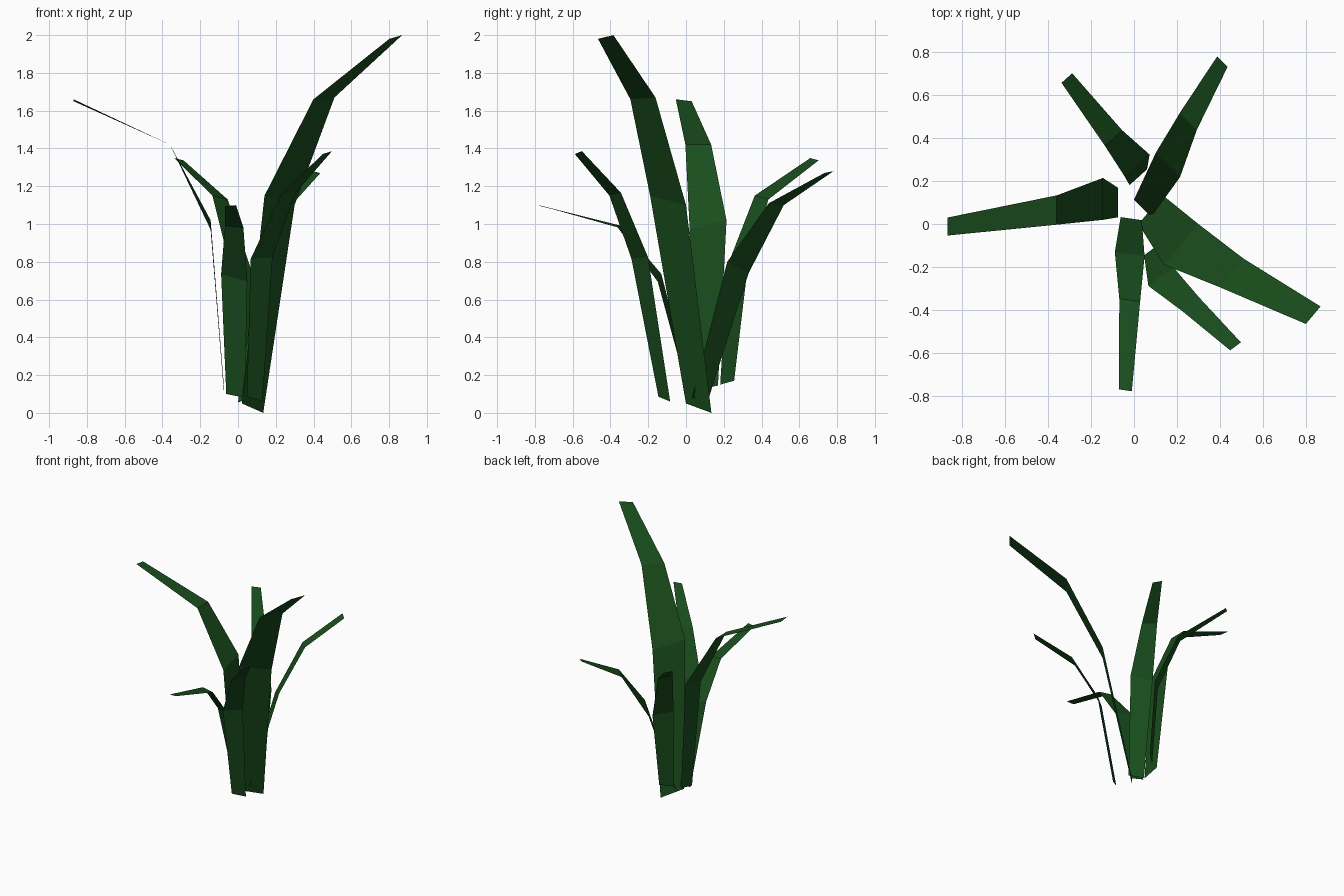
import bpy, bmesh
from math import radians, cos, sin

green = bpy.data.materials.new("leaf_green")
green.diffuse_color = (0.01, 0.075, 0.012, 1)

# Shared outline: relative blade width at base, belly, bend and tip
TAPER = (0.71, 1.0, 0.70, 0.43)


def leaf(name, width, yaw, rows):
    """Flat-faceted blade; each row is centre x, y, z and the edge-to-edge rise."""
    bm = bmesh.new()
    dx, dy = cos(radians(yaw)), sin(radians(yaw))
    pairs = []
    for (x, y, z, rise), t in zip(rows, TAPER):
        h = width * t / 2
        pairs.append([bm.verts.new((x + s * h * dx, y + s * h * dy, z + s * rise / 2))
                      for s in (-1, 1)])
    for (a, b), (c, d) in zip(pairs, pairs[1:]):
        f = bm.faces.new((a, b, d, c))
        f.normal_update()
        if f.normal.z < 0:
            f.normal_flip()
    me = bpy.data.meshes.new(name)
    bm.to_mesh(me)
    bm.free()
    me.materials.append(green)
    bpy.context.collection.objects.link(bpy.data.objects.new(name, me))


# Tall leaves
leaf("tall_right_leaf", 0.248, 50, [
    (0.077, 0.067, 0.025, -0.05), (0.22, -0.095, 1.125, -0.05),
    (0.455, -0.228, 1.665, 0.01), (0.835, -0.425, 1.99, 0.02)])
leaf("left_leaf", 0.195, 90, [
    (-0.075, 0.1, 0.13, 0.03), (-0.145, 0.117, 0.995, 0.05),
    (-0.36, 0.065, 1.42, 0), (-0.87, -0.012, 1.655, -0.01)])

# Short leaves around the clump
leaf("back_right_leaf", 0.16, -45, [
    (0.04, 0.073, 0.068, 0.025), (0.158, 0.275, 0.77, 0.06),
    (0.253, 0.478, 1.105, 0.01), (0.412, 0.757, 1.275, -0.01)])
leaf("back_left_leaf", 0.155, 42, [
    (0.02, 0.218, 0.16, 0.02), (0.015, 0.272, 0.765, -0.03),
    (-0.095, 0.4, 1.14, -0.02), (-0.313, 0.68, 1.343, -0.012)])
leaf("front_leaf", 0.14, -8, [
    (-0.013, 0.025, 0.09, -0.02), (-0.02, -0.14, 0.715, -0.04),
    (-0.02, -0.355, 0.987, -0.01), (-0.04, -0.775, 1.097, 0.005)])
leaf("front_right_leaf", 0.145, 37, [
    (0.088, -0.115, 0.073, -0.025), (0.125, -0.245, 0.82, 0.01),
    (0.265, -0.375, 1.158, 0.015), (0.473, -0.57, 1.378, 0.015)])
